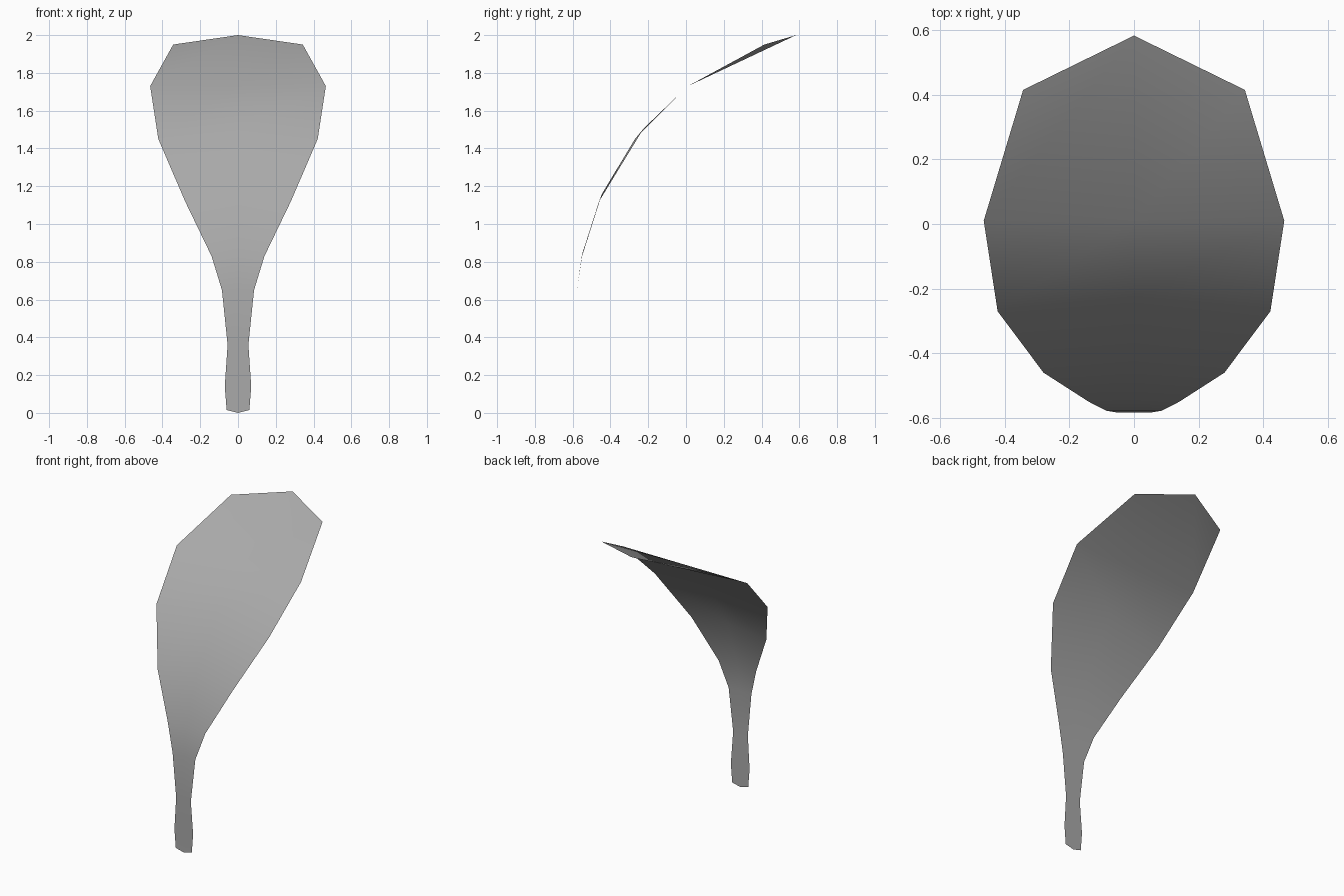
import bpy
import bmesh

cube = bpy.data.objects.get("Cube")
if cube:
    bpy.data.objects.remove(cube)

# One plain grey for the whole sheet
grey = bpy.data.materials.new("plain grey")
grey.use_nodes = True
colour = (0.4, 0.4, 0.4, 1.0)
grey.diffuse_color = colour
grey.node_tree.nodes["Principled BSDF"].inputs["Base Color"].default_value = colour

# Rows from the stem foot to the tip:
# half width, edge (y, z), centre line (y, z)
rows = [
    (0.06, (-0.58, 0.015), (-0.58, 0.0)),
    (0.07, (-0.58, 0.14), (-0.58, 0.14)),
    (0.055, (-0.583, 0.36), (-0.583, 0.36)),
    (0.085, (-0.578, 0.65), (-0.578, 0.65)),
    (0.14, (-0.55, 0.83), (-0.55, 0.84)),
    (0.28, (-0.46, 1.12), (-0.445, 1.16)),
    (0.422, (-0.27, 1.45), (-0.225, 1.505)),
    (0.465, (0.01, 1.73), (0.01, 1.73)),
    (0.343, (0.415, 1.95), (0.583, 2.0)),
]

# Curved paddle-shaped sheet, two strips wide, facing the front
bm = bmesh.new()
grid = []
for half, edge, centre in rows:
    grid.append([bm.verts.new((-half, *edge)),
                 bm.verts.new((0, *centre)),
                 bm.verts.new((half, *edge))])
for low, high in zip(grid, grid[1:]):
    for i in range(2):
        bm.faces.new((low[i], low[i + 1], high[i + 1], high[i]))

mesh = bpy.data.meshes.new("leaf_blade")
bm.to_mesh(mesh)
bm.free()
mesh.materials.append(grey)
leaf = bpy.data.objects.new("leaf_blade", mesh)
bpy.context.collection.objects.link(leaf)

# Smooth shading along the curve
bpy.ops.object.select_all(action='DESELECT')
leaf.select_set(True)
bpy.context.view_layer.objects.active = leaf
bpy.ops.object.shade_smooth()
